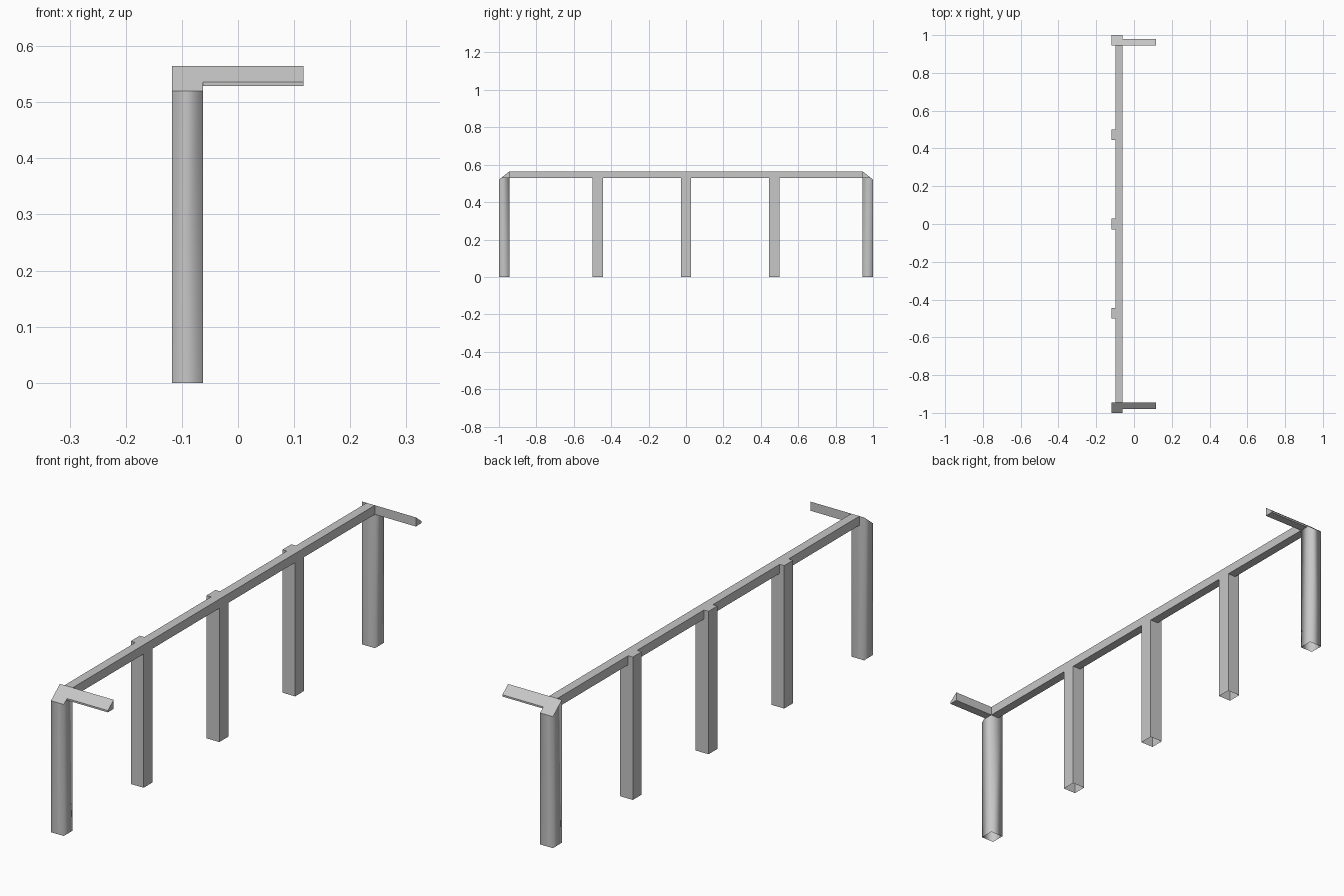
import bpy
import bmesh

default = bpy.data.objects.get("Cube")
if default:
    bpy.data.objects.remove(default, do_unlink=True)

# One plain grey for the whole fence
grey = bpy.data.materials.new("plain grey")
grey.use_nodes = True
colour = (0.57, 0.57, 0.57, 1)
grey.diffuse_color = colour
grey.node_tree.nodes["Principled BSDF"].inputs["Base Color"].default_value = colour

TOP = 0.565                    # top of rail, arms and posts
LEFT, RIGHT = -0.118, -0.062   # post faces along x
SIZE = RIGHT - LEFT
RAIL_SIZE = 0.036
INNER = 1 - SIZE               # inner face of the corner posts
SHOULDER = 0.52                # low edge of the sloped post top


def prism(name, profile, x0, x1, open_bottom=False, smooth_walls=False):
    """Extrude a (y, z) profile along x."""
    bm = bmesh.new()
    face = bm.faces.new([bm.verts.new((x0, y, z)) for y, z in profile])
    moved = bmesh.ops.extrude_face_region(bm, geom=[face])["geom"]
    verts = [v for v in moved if isinstance(v, bmesh.types.BMVert)]
    bmesh.ops.translate(bm, verts=verts, vec=(x1 - x0, 0, 0))
    bmesh.ops.recalc_face_normals(bm, faces=bm.faces)
    bm.normal_update()
    if open_bottom:
        under = [f for f in bm.faces if f.normal.z < -0.9]
        bmesh.ops.delete(bm, geom=under, context='FACES_ONLY')
    if smooth_walls:
        for f in bm.faces:
            f.smooth = abs(f.normal.z) < 0.1
    mesh = bpy.data.meshes.new(name)
    bm.to_mesh(mesh)
    bm.free()
    mesh.materials.append(grey)
    obj = bpy.data.objects.new(name, mesh)
    bpy.context.collection.objects.link(obj)
    return obj


def rectangle(y0, y1, z0, z1):
    return [(y0, z0), (y1, z0), (y1, z1), (y0, z1)]


# Long top rail, flush with the posts on one side
prism("top_rail", rectangle(-INNER, INNER, TOP - RAIL_SIZE, TOP),
      RIGHT - RAIL_SIZE, RIGHT)

# Hollow middle posts
for label, y in (("front", -0.473), ("centre", 0), ("back", 0.473)):
    prism(label + "_middle_post", rectangle(y - SIZE / 2, y + SIZE / 2, 0, TOP),
          LEFT, RIGHT, open_bottom=True)

# Corner posts with sloped tops, and the short return arms beside them
slope = (TOP - SHOULDER) / SIZE
arm_outer = 0.98
arm_lip = SHOULDER + slope * (1 - arm_outer)
for label, side in (("front", -1), ("back", 1)):
    post = [(INNER, 0), (1, 0), (1, SHOULDER), (INNER, TOP)]
    arm = [(INNER, TOP - RAIL_SIZE), (arm_outer, TOP - RAIL_SIZE),
           (arm_outer, arm_lip), (INNER, TOP)]
    prism(label + "_corner_post", [(side * y, z) for y, z in post],
          LEFT, RIGHT, open_bottom=True, smooth_walls=True)
    prism(label + "_return_arm", [(side * y, z) for y, z in arm], RIGHT, 0.117)
